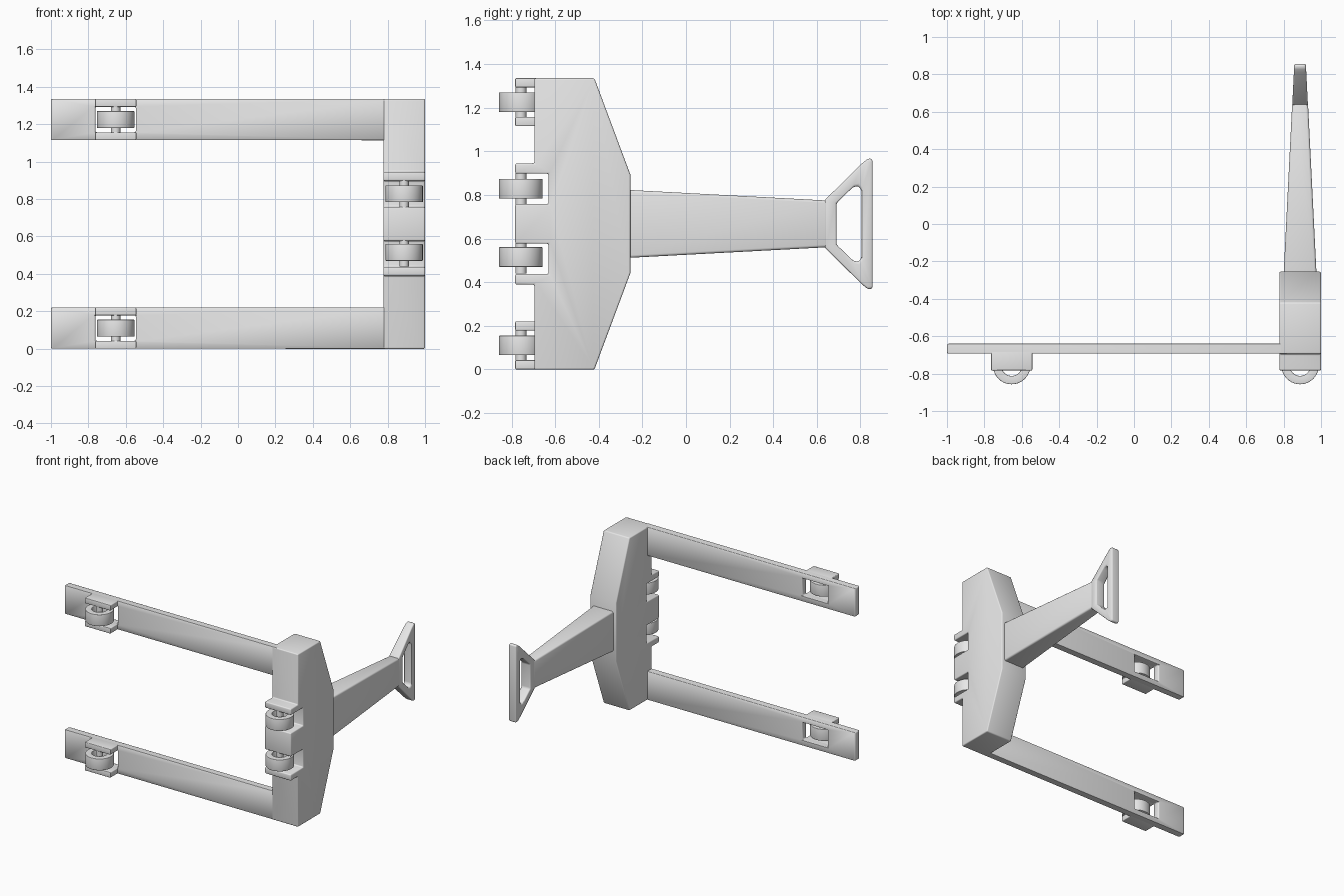
import bpy, bmesh, math

cube = bpy.data.objects.get("Cube")
if cube:
    bpy.data.objects.remove(cube, do_unlink=True)

GREY = (0.8, 0.8, 0.8, 1.0)
mat = bpy.data.materials.new("plain grey")
mat.use_nodes = True
mat.diffuse_color = GREY
for node in mat.node_tree.nodes:
    if node.type == 'BSDF_PRINCIPLED':
        node.inputs["Base Color"].default_value = GREY


def loft(name, rings, closed=False, bevel=0.008):
    """Skin a row of matching loops; cap the ends or join last to first."""
    bm = bmesh.new()
    loops = [[bm.verts.new(p) for p in ring] for ring in rings]
    pairs = list(zip(loops, loops[1:]))
    if closed:
        pairs.append((loops[-1], loops[0]))
    else:
        bm.faces.new(loops[0])
        bm.faces.new(loops[-1])
    for a, b in pairs:
        n = len(a)
        for i in range(n):
            j = (i + 1) % n
            bm.faces.new((a[i], a[j], b[j], b[i]))
    bmesh.ops.recalc_face_normals(bm, faces=bm.faces)
    mesh = bpy.data.meshes.new(name)
    bm.to_mesh(mesh)
    bm.free()
    mesh.materials.append(mat)
    ob = bpy.data.objects.new(name, mesh)
    bpy.context.collection.objects.link(ob)
    bpy.ops.object.select_all(action='DESELECT')
    ob.select_set(True)
    bpy.context.view_layer.objects.active = ob
    if bevel:
        mod = ob.modifiers.new("soft edges", 'BEVEL')
        mod.width = bevel
        mod.segments = 3
        mod.limit_method = 'ANGLE'
        mod.angle_limit = math.radians(25)
        bpy.ops.object.modifier_apply(modifier=mod.name)
    bpy.ops.object.shade_smooth_by_angle(angle=math.radians(35))
    return ob


def rect(a0, a1, b0, b1):
    return [(a0, b0), (a1, b0), (a1, b1), (a0, b1)]


def circle(x, y, z, r, n=40):
    return [(x + r * math.cos(2 * math.pi * i / n),
             y + r * math.sin(2 * math.pi * i / n), z) for i in range(n)]


def at_y(points, y):
    return [(x, y, z) for x, z in points]


MID_X = 0.888
MID_Z = 0.667
FRONT, PLATE_FRONT, PLATE_BACK = -0.783, -0.693, -0.64

# Upright body with roller slots, extruded across x
upper = [(-0.255, 0.893), (-0.42, 1.335), (-0.695, 1.335), (-0.695, 0.945),
         (FRONT, 0.945), (FRONT, 0.897), (-0.63, 0.897), (-0.63, 0.758),
         (FRONT, 0.758)]
profile = upper + [(y, 2 * MID_Z - z) for y, z in reversed(upper)]
loft("body", [[(x, y, z) for y, z in profile] for x in (0.777, 1.0)])


# Roller: open ring around an axle pin
def roller(name, x, z, pin_half):
    y, h = -0.757, 0.045
    loft(name + "_roller",
         [circle(x, y, z - h, 0.1), circle(x, y, z + h, 0.1),
          circle(x, y, z + h, 0.055), circle(x, y, z - h, 0.055)],
         closed=True, bevel=0.003)
    loft(name + "_axle", [circle(x, y, z - pin_half, 0.025, 24),
                          circle(x, y, z + pin_half, 0.025, 24)], bevel=0)


for side, z in (("lower", 0.515), ("upper", 0.828)):
    roller(side + "_body", MID_X, z, 0.075)

# Two flat arms, each with a window, bracket plates and a roller
for side, z0 in (("lower", 0.0), ("upper", 1.115)):
    outer = rect(-1.0, 0.82, z0, z0 + 0.22)
    window = rect(-0.762, -0.546, z0 + 0.042, z0 + 0.178)
    loft(side + "_arm",
         [at_y(outer, PLATE_FRONT), at_y(outer, PLATE_BACK),
          at_y(window, PLATE_BACK), at_y(window, PLATE_FRONT)],
         closed=True)
    for label, a, b in (("bottom", 0.0, 0.042), ("top", 0.178, 0.22)):
        plate = rect(-0.764, -0.544, z0 + a, z0 + b)
        loft(f"{side}_arm_{label}_bracket",
             [at_y(plate, FRONT), at_y(plate, PLATE_FRONT + 0.015)], bevel=0.005)
    roller(side + "_arm", -0.654, z0 + 0.11, 0.08)

# Tapered handle shaft
loft("handle_shaft",
     [at_y(rect(MID_X - w, MID_X + w, MID_Z - h, MID_Z + h), y)
      for y, w, h in ((-0.27, 0.088, 0.156), (0.65, 0.042, 0.107))], bevel=0.012)


# Triangular loop grip, narrowing toward the end
def grip_loop(half, sign):
    pts = half + [(y, -h) for y, h in reversed(half)]
    return [(MID_X + sign * (0.042 - 0.05 * (y - 0.635)), y, MID_Z + h)
            for y, h in pts]


grip_out = [(0.635, 0.108), (0.81, 0.28), (0.835, 0.3), (0.855, 0.298)]
grip_in = [(0.69, 0.095), (0.765, 0.168), (0.79, 0.174), (0.805, 0.155)]
loft("handle_grip",
     [grip_loop(grip_out, -1), grip_loop(grip_out, 1),
      grip_loop(grip_in, 1), grip_loop(grip_in, -1)], closed=True, bevel=0.012)
